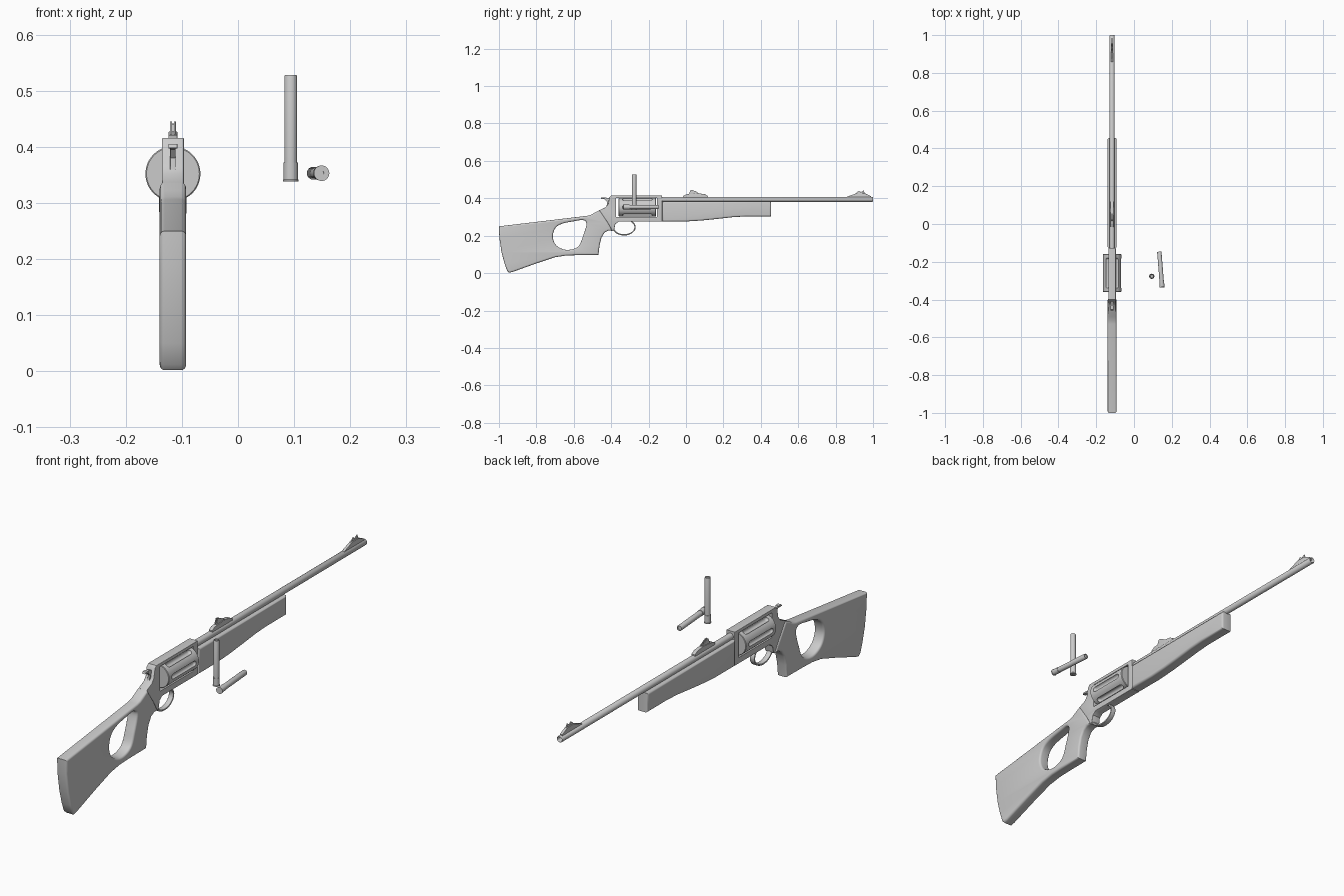
import bpy, bmesh, math
from mathutils import Vector, Matrix

if "Cube" in bpy.data.objects:
    bpy.data.objects.remove(bpy.data.objects["Cube"])

CX = -0.116  # centre plane of the long body


def smooth(ob, deg=35):
    bpy.ops.object.select_all(action='DESELECT')
    ob.select_set(True)
    bpy.context.view_layer.objects.active = ob
    bpy.ops.object.shade_smooth_by_angle(angle=math.radians(deg))


def area(pts):
    return sum(a[0] * b[1] - b[0] * a[1] for a, b in zip(pts, pts[1:] + pts[:1]))


def rounded(pts, steps=6):
    """Closed smooth loop through the points."""
    out, n = [], len(pts)
    for i in range(n):
        p0, p1, p2, p3 = (Vector(pts[(i + k) % n]) for k in (-1, 0, 1, 2))
        for s in range(steps):
            t = s / steps
            out.append(tuple(0.5 * (2 * p1 + (p2 - p0) * t + (2 * p0 - 5 * p1 + 4 * p2 - p3) * t * t
                                    + (3 * p1 - p0 - 3 * p2 + p3) * t ** 3)))
    return out


def ellipse(cy, cz, ry, rz, n=40):
    return [(cy + ry * math.cos(i * math.tau / n), cz + rz * math.sin(i * math.tau / n)) for i in range(n)]


def plate(name, outline, half, bevel=0.002, hole=None, x=CX, res=2):
    """Side profile in (y, z), thickened along x with rounded edges."""
    cu = bpy.data.curves.new(name, 'CURVE')
    cu.dimensions, cu.fill_mode = '2D', 'BOTH'
    cu.extrude, cu.bevel_depth, cu.bevel_resolution, cu.offset = half - bevel, bevel, res, -bevel
    for loop, sign in ((outline, 1), (hole, -1)):
        if not loop:
            continue
        if area(loop) * sign < 0:
            loop = loop[::-1]
        sp = cu.splines.new('POLY')
        sp.points.add(len(loop) - 1)
        for p, (y, z) in zip(sp.points, loop):
            p.co = (y, z, 0, 1)
        sp.use_cyclic_u = True
    tmp = bpy.data.objects.new(name + "_curve", cu)
    bpy.context.collection.objects.link(tmp)
    me = bpy.data.meshes.new_from_object(tmp.evaluated_get(bpy.context.evaluated_depsgraph_get()))
    bpy.data.objects.remove(tmp)
    me.transform(Matrix(((0, 0, 1, x), (1, 0, 0, 0), (0, 1, 0, 0), (0, 0, 0, 1))))
    bm = bmesh.new()
    bm.from_mesh(me)
    bmesh.ops.remove_doubles(bm, verts=bm.verts, dist=1e-5)
    bmesh.ops.recalc_face_normals(bm, faces=bm.faces)
    bm.to_mesh(me)
    bm.free()
    ob = bpy.data.objects.new(name, me)
    bpy.context.collection.objects.link(ob)
    smooth(ob)
    return ob


def lathe(name, profile, origin, direction, segs=32):
    """Turned part: (radius, distance) profile around an axis."""
    bm = bmesh.new()
    vs = [bm.verts.new((r, 0, t)) for r, t in profile]
    es = [bm.edges.new(p) for p in zip(vs, vs[1:])]
    bmesh.ops.spin(bm, geom=vs + es, cent=(0, 0, 0), axis=(0, 0, 1), angle=math.tau, steps=segs)
    bmesh.ops.remove_doubles(bm, verts=bm.verts, dist=1e-6)
    bmesh.ops.recalc_face_normals(bm, faces=bm.faces)
    me = bpy.data.meshes.new(name)
    bm.to_mesh(me)
    bm.free()
    me.transform(Matrix.Translation(origin) @ Vector(direction).to_track_quat('Z', 'Y').to_matrix().to_4x4())
    ob = bpy.data.objects.new(name, me)
    bpy.context.collection.objects.link(ob)
    smooth(ob)
    return ob


# Thumbhole stock
stock = [(-1, .25), (-.998, .19), (-.986, .11), (-.97, .05), (-.956, .012), (-.945, .002), (-.925, .007),
         (-.8, .052), (-.70, .085), (-.64, .094), (-.58, .096), (-.468, .097), (-.462, .15), (-.452, .19),
         (-.435, .217), (-.415, .227), (-.392, .226), (-.42, .275), (-.462, .337), (-.49, .322),
         (-.51, .311), (-.53, .306)]
thumbhole = rounded([(-.70, .238), (-.665, .263), (-.60, .277), (-.55, .283), (-.532, .263), (-.55, .20),
                     (-.577, .142), (-.636, .124), (-.69, .145), (-.712, .19)])
plate("stock", stock, .0235, .009, thumbhole, res=3)

# Frame with cylinder window
frame = [(-.128, .416), (-.40, .416), (-.41, .405), (-.416, .37), (-.43, .352), (-.464, .336), (-.42, .272),
         (-.393, .226), (-.384, .232), (-.378, .262), (-.36, .275), (-.128, .275)]
window = [(-.155, .402), (-.155, .30), (-.374, .30), (-.374, .402)]
plate("frame", frame, .0195, .002, window)

# Trigger guard
plate("trigger_guard", ellipse(-.331, .246, .062, .045), .011, .002, ellipse(-.331, .246, .055, .038))

# Hammer with spur
plate("hammer", [(-.40, .35), (-.425, .352), (-.422, .38), (-.435, .395), (-.457, .398), (-.452, .404),
                 (-.43, .404), (-.415, .40), (-.40, .39)], .005, .001)
plate("hammer_spur", [(-.457, .398), (-.452, .405), (-.435, .405), (-.437, .397)], .008, .001)

# Fluted cylinder
cyl = lathe("cylinder", [(0, 0), (.047, 0), (.049, .002), (.049, .198), (.047, .2), (0, .2)],
            (CX, -.36, .352), (0, 1, 0), 60)
R, L = .011, .16
arc = [i * math.pi / 16 for i in range(9)]
capsule = ([(R * math.sin(a), R - R * math.cos(a)) for a in arc]
           + [(R * math.cos(a), L - R + R * math.sin(a)) for a in arc])
capsule[-1] = (0, L)
for i in range(6):
    a = i * math.tau / 6
    cutter = lathe("flute_cutter", capsule, (CX + .05 * math.cos(a), -.34, .352 + .05 * math.sin(a)), (0, 1, 0), 20)
    mod = cyl.modifiers.new("flute", 'BOOLEAN')
    mod.operation, mod.object, mod.solver = 'DIFFERENCE', cutter, 'EXACT'
    bpy.context.view_layer.objects.active = cyl
    bpy.ops.object.modifier_apply(modifier=mod.name)
    bpy.data.objects.remove(cutter)
smooth(cyl)

# Barrel with open bore
lathe("barrel", [(0, 1.0), (.009, 1.0), (.009, 1.125), (.0115, 1.13), (.0135, 1.127), (.0135, 0), (0, 0)],
      (CX, -.13, .394), (0, 1, 0))

# Fore-end
plate("fore_end", [(-.127, .384), (-.127, .276), (0, .276), (.08, .281), (.16, .289), (.25, .299), (.32, .303),
                   (.455, .303), (.455, .384)], .0245, .009, res=3)

# Sights
plate("rear_sight_base", [(-.016, .40), (-.016, .412), (0, .421), (.04, .424), (.06, .427), (.10, .422),
                          (.118, .412), (.118, .40)], .008, .001)
for s in (-1, 1):
    plate("rear_sight_leaf", [(.015, .42), (.025, .445), (.034, .445), (.055, .435), (.075, .424)],
          .0016, .0004, x=CX + s * .0035)
plate("front_sight_ramp", [(.85, .403), (.87, .412), (.915, .428), (.955, .427), (.99, .411), (.99, .40)],
      .006, .001)
plate("front_sight_blade", [(.90, .42), (.925, .441), (.935, .432), (.95, .442), (.957, .425)], .002, .0004)

# Two loose shells
ribs = [(.0115, .034 + .005 * k) for k in range(5)]
shell = [(0, .001), (.004, .001), (.004, 0), (.0138, 0), (.0138, .003), (.0128, .004), (.0128, .034)] \
    + ribs[:1] + [(.0115, .187), (.0105, .19), (.009, .19), (.008, .186), (0, .186)]
lathe("standing_shell", shell, (.094, -.277, .338), (0, 0, 1))
lathe("lying_shell", shell, (.149, -.336, .353), (-.015, .189, 0))
